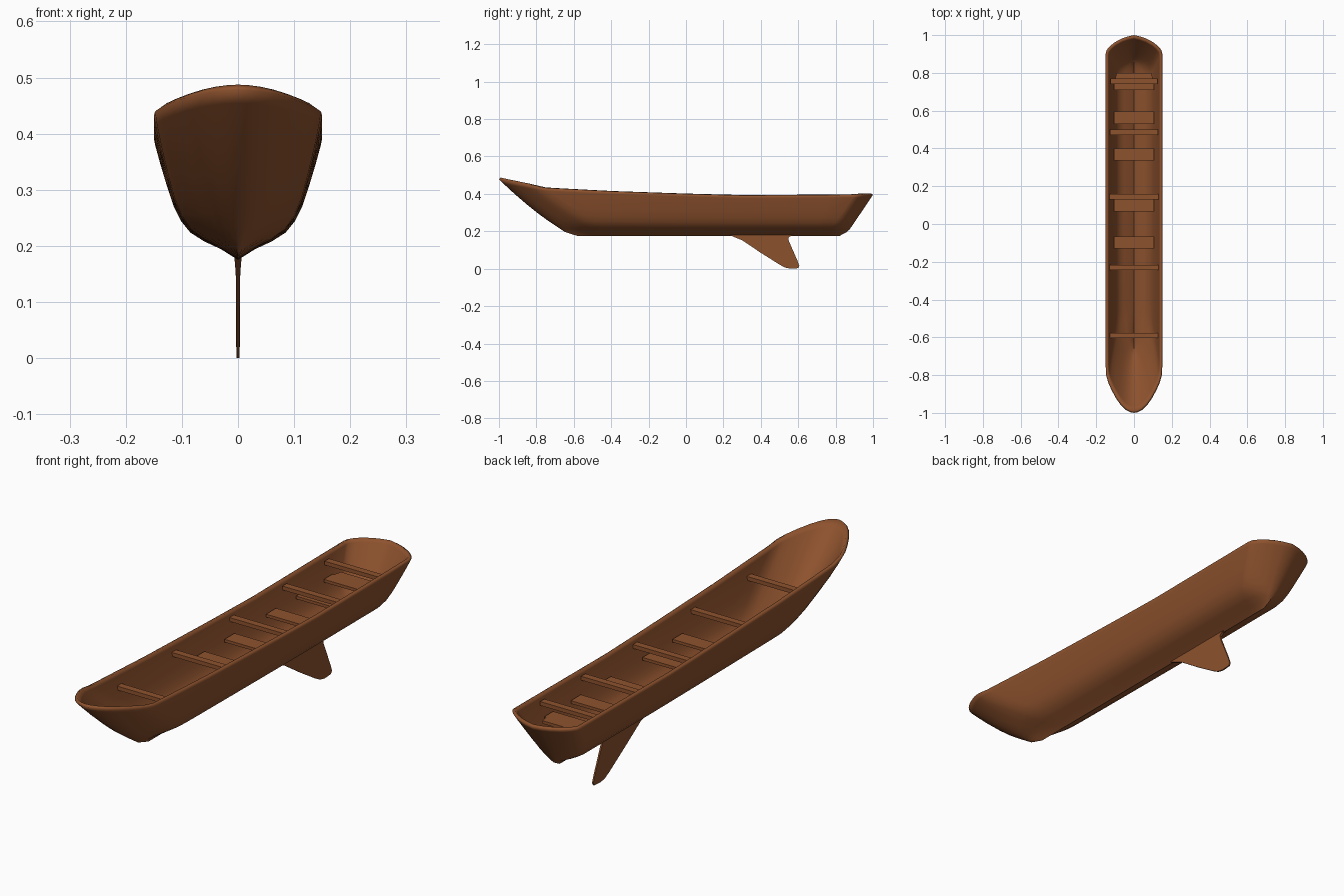
import bpy, bmesh

if "Cube" in bpy.data.objects:
    bpy.data.objects.remove(bpy.data.objects["Cube"])

wood = bpy.data.materials.new("brown wood")
wood.diffuse_color = (0.27, 0.085, 0.027, 1)
wood.use_nodes = True
wood.node_tree.nodes["Principled BSDF"].inputs["Base Color"].default_value = wood.diffuse_color


def lerp(pts, t):
    for (a, va), (b, vb) in zip(pts, pts[1:]):
        if t <= b:
            return va + (vb - va) * max(0, (t - a) / (b - a))
    return pts[-1][1]


def finish(name, bm, smooth=True):
    me = bpy.data.meshes.new(name)
    bm.to_mesh(me)
    bm.free()
    ob = bpy.data.objects.new(name, me)
    bpy.context.collection.objects.link(ob)
    me.materials.append(wood)
    bpy.ops.object.select_all(action='DESELECT')
    ob.select_set(True)
    bpy.context.view_layer.objects.active = ob
    if smooth:
        bpy.ops.object.shade_smooth_by_angle(angle=0.7)
    return ob


# Hull: waterlines stacked by height, each with a pointed bow and rounded stern
KEEL = 0.175
section = [(0, 0), (0.03, 0.194), (0.06, 0.208), (0.085, 0.224), (0.102, 0.245),
           (0.115, 0.272), (0.126, 0.305), (0.138, 0.345), (0.147, 0.378), (0.15, 0.392)]
section[0] = (0, KEEL)
sheer = [(-1, 0.478), (-0.88, 0.455), (-0.76, 0.432), (-0.4, 0.413), (0, 0.399),
         (0.3, 0.391), (1, 0.395)]
bow_plan = [(0, 0), (0.02, 0.14), (0.08, 0.29), (0.2, 0.46), (0.38, 0.63),
            (0.6, 0.79), (0.8, 0.91), (1, 0.985), (1.25, 1)]
stern_plan = [(0, 0), (0.08, 0.24), (0.2, 0.46), (0.4, 0.7), (0.6, 0.86), (0.8, 0.97), (1, 1)]
bow_at = [(0, -0.58), (0.04, -0.63), (1, -1.0)]
stern_at = [(0, 0.82), (0.08, 0.855), (0.16, 0.875), (1, 1.0)]


def waterline(w, z, side):
    h = (z - KEEL) / (0.392 - KEEL)
    yb, ys = lerp(bow_at, h), lerp(stern_at, h)
    pts = [(yb + 0.2 * s, f) for s, f in bow_plan]
    y0, y1 = pts[-1][0], ys - 0.1
    pts += [(y0 + (y1 - y0) * i / 14, 1) for i in range(1, 14)]
    pts += [(ys - 0.1 * s, f) for s, f in reversed(stern_plan)]
    return [(side * w * f, y, KEEL + h * (lerp(sheer, y) - KEEL)) for y, f in pts]


bm = bmesh.new()
rows = [waterline(w, z, -1) for w, z in reversed(section)]
rows += [waterline(w, z, 1) for w, z in section[1:]]
grid = [[bm.verts.new(p) for p in r] for r in rows]
for a, b in zip(grid, grid[1:]):
    for i in range(len(a) - 1):
        bm.faces.new((a[i], a[i + 1], b[i + 1], b[i]))
bmesh.ops.remove_doubles(bm, verts=bm.verts, dist=0.0005)
bm.normal_update()
if sum(f.normal.z * f.calc_area() for f in bm.faces) > 0:
    bmesh.ops.reverse_faces(bm, faces=bm.faces)
hull = finish("hull", bm)
mod = hull.modifiers.new("shell", 'SOLIDIFY')
mod.thickness = 0.013
mod.offset = -1


# Keel fin: side profile given thickness, flared slightly at the root
fin = [(0.22, 0.186), (0.26, 0.168), (0.30, 0.152), (0.40, 0.085), (0.50, 0.022), (0.53, 0.006),
       (0.56, 0.0), (0.60, 0.003), (0.606, 0.015), (0.595, 0.045), (0.55, 0.148),
       (0.547, 0.164), (0.558, 0.174), (0.59, 0.186)]
bm = bmesh.new()
sides = [[bm.verts.new((s * (0.003 + 0.004 * max(0, (z - 0.14) / 0.046)), y, z)) for y, z in fin]
         for s in (-1, 1)]
for s in sides:
    bm.faces.new(s)
for i in range(len(fin)):
    k = (i + 1) % len(fin)
    bm.faces.new((sides[0][i], sides[0][k], sides[1][k], sides[1][i]))
bmesh.ops.recalc_face_normals(bm, faces=bm.faces)
finish("keel_fin", bm)


def plank(name, half_w, y0, y1, z0, z1, back_w=None):
    bm = bmesh.new()
    bmesh.ops.create_cube(bm, size=1)
    for v in bm.verts:
        w = back_w if back_w and v.co.y > 0 else half_w
        v.co = (2 * w * v.co.x, y1 if v.co.y > 0 else y0, z1 if v.co.z > 0 else z0)
    finish(name, bm, False)


# Cross bars near the rim
for i, (y, w) in enumerate([(-0.59, 0.132), (-0.23, 0.132), (0.145, 0.13), (0.485, 0.128), (0.755, 0.125)]):
    plank(f"cross_bar_{i + 1}", w, y - 0.014, y + 0.014, 0.362, 0.378)

# Lower seats
for i, (a, b) in enumerate([(-0.13, -0.065), (0.065, 0.13), (0.335, 0.4), (0.53, 0.595)]):
    plank(f"seat_{i + 1}", 0.107, a, b, 0.308, 0.32)
plank("stern_seat", 0.107, 0.71, 0.765, 0.308, 0.32)
plank("stern_seat_back", 0.1, 0.765, 0.80, 0.308, 0.32, 0.092)
